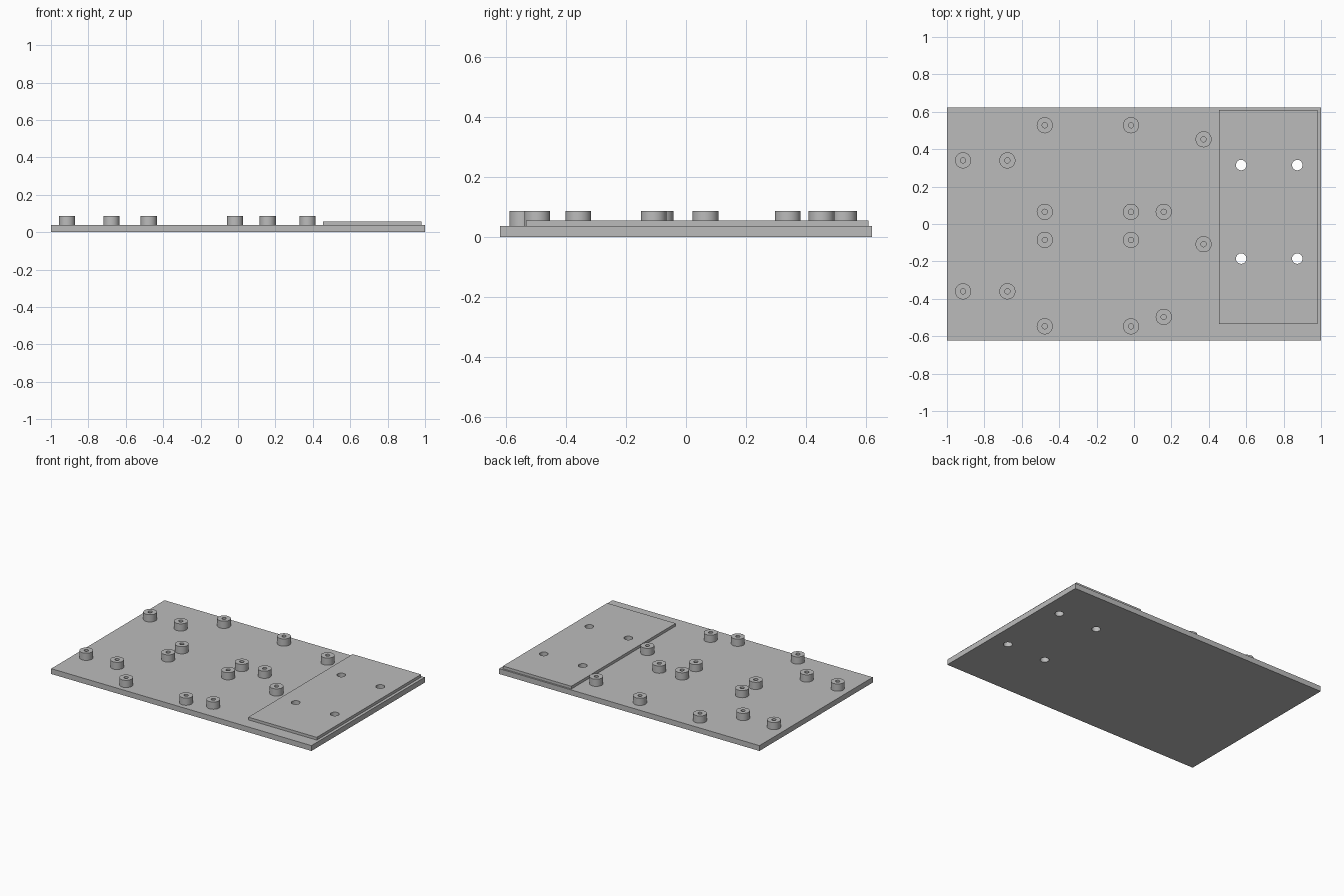
import bpy
import bmesh
import math
from mathutils import Matrix, Vector

if "Cube" in bpy.data.objects:
    bpy.data.objects.remove(bpy.data.objects["Cube"], do_unlink=True)

BASE_TOP, PAD_TOP, POST_TOP = 0.037, 0.056, 0.087
POST_R, BORE_R, HOLE_R = 0.043, 0.014, 0.028

grey = bpy.data.materials.new("plain grey")
grey.use_nodes = True
colour = (0.5, 0.5, 0.5, 1)
grey.diffuse_color = colour
grey.node_tree.nodes["Principled BSDF"].inputs["Base Color"].default_value = colour


def finish(bm, name, location=(0, 0, 0)):
    """Turn a bmesh into a named grey object."""
    bmesh.ops.recalc_face_normals(bm, faces=bm.faces)
    mesh = bpy.data.meshes.new(name)
    bm.to_mesh(mesh)
    bm.free()
    mesh.materials.append(grey)
    obj = bpy.data.objects.new(name, mesh)
    obj.location = location
    bpy.context.collection.objects.link(obj)
    return obj


def slab(name, low, high):
    """Box between two opposite corners."""
    low, high = Vector(low), Vector(high)
    bm = bmesh.new()
    bmesh.ops.create_cube(bm, size=1, matrix=Matrix.Translation((low + high) / 2)
                          @ Matrix.Diagonal((*(high - low), 1)))
    return finish(bm, name)


def smooth(obj):
    bpy.ops.object.select_all(action="DESELECT")
    obj.select_set(True)
    bpy.context.view_layer.objects.active = obj
    bpy.ops.object.shade_smooth_by_angle(angle=math.radians(30))


# Base board and the raised pad on its left end
board = slab("base_board", (-1, -0.622, 0), (1, 0.622, BASE_TOP))
pad = slab("raised_pad", (0.454, -0.535, BASE_TOP), (0.98, 0.61, PAD_TOP))

# Four screw holes through the pad and board
bm = bmesh.new()
for x in (0.573, 0.873):
    for y in (-0.185, 0.315):
        bmesh.ops.create_cone(bm, cap_ends=True, segments=32, radius1=HOLE_R,
                              radius2=HOLE_R, depth=0.4,
                              matrix=Matrix.Translation((x, y, 0)))
cutter = finish(bm, "hole_cutter")
cutter.hide_render = True
for part in (board, pad):
    cut = part.modifiers.new("screw holes", "BOOLEAN")
    cut.operation = "DIFFERENCE"
    cut.solver = "EXACT"
    cut.object = cutter
    bpy.ops.object.select_all(action="DESELECT")
    bpy.context.view_layer.objects.active = part
    part.select_set(True)
    bpy.ops.object.modifier_apply(modifier=cut.name)
    smooth(part)
bpy.data.objects.remove(cutter, do_unlink=True)

# One hollow standoff, spun from its wall profile
bm = bmesh.new()
height = POST_TOP - BASE_TOP
profile = [bm.verts.new((r, 0, z)) for r, z in
           ((BORE_R, 0), (BORE_R, height), (POST_R, height), (POST_R, 0))]
edges = [bm.edges.new(pair) for pair in zip(profile, profile[1:])]
bmesh.ops.spin(bm, geom=profile + edges, cent=(0, 0, 0), axis=(0, 0, 1),
               angle=math.tau, steps=40)
bmesh.ops.remove_doubles(bm, verts=bm.verts, dist=0.0001)
post = finish(bm, "standoff")
smooth(post)

# Standoff groups: each is a grid of x columns by y rows
groups = [
    ((-0.914, -0.677), (-0.36, 0.34)),
    ((-0.477, -0.016), (0.065, 0.528)),
    ((-0.477, -0.016), (-0.547, -0.085)),
    ((0.159,), (-0.497, 0.065)),
    ((0.372,), (-0.108, 0.453)),
]
spots = [(x, y, BASE_TOP) for xs, ys in groups for x in xs for y in ys]
post.location = spots[0]
for spot in spots[1:]:
    copy = post.copy()
    copy.location = spot
    bpy.context.collection.objects.link(copy)
